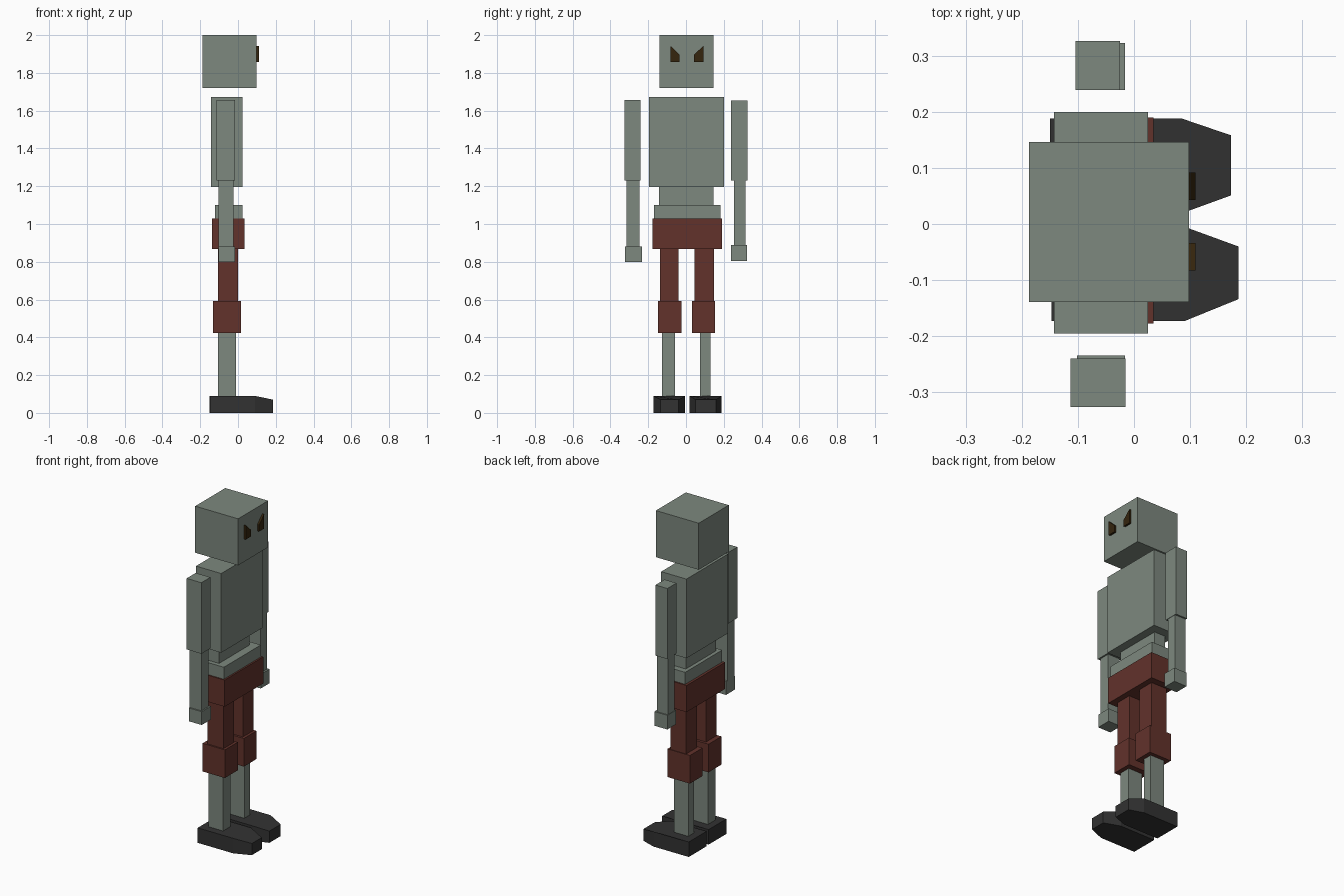
import bpy, bmesh

if "Cube" in bpy.data.objects:
    bpy.data.objects.remove(bpy.data.objects["Cube"])


def material(name, rgb):
    m = bpy.data.materials.new(name)
    m.diffuse_color = (*rgb, 1)
    m.use_nodes = True
    m.node_tree.nodes["Principled BSDF"].inputs["Base Color"].default_value = m.diffuse_color
    return m


SKIN = material("grey_green_skin", (0.205, 0.246, 0.209))
CLOTH = material("dark_red_cloth", (0.122, 0.032, 0.024))
SHOE = material("charcoal_shoe", (0.032, 0.032, 0.032))
EYE = material("dark_brown_eye", (0.035, 0.018, 0.004))


def loft(name, mat, lower, upper):
    """Solid between two matching point loops."""
    bm = bmesh.new()
    a = [bm.verts.new(p) for p in lower]
    b = [bm.verts.new(p) for p in upper]
    n = len(a)
    bm.faces.new(a[::-1])
    bm.faces.new(b)
    for i in range(n):
        j = (i + 1) % n
        bm.faces.new((a[i], a[j], b[j], b[i]))
    bmesh.ops.recalc_face_normals(bm, faces=bm.faces)
    me = bpy.data.meshes.new(name)
    bm.to_mesh(me)
    bm.free()
    me.materials.append(mat)
    ob = bpy.data.objects.new(name, me)
    bpy.context.collection.objects.link(ob)
    return ob


def box(name, mat, x, y, z):
    base = [(x[0], y[0]), (x[1], y[0]), (x[1], y[1]), (x[0], y[1])]
    loft(name, mat, [(*p, z[0]) for p in base], [(*p, z[1]) for p in base])


# Head and trunk
box("head", SKIN, (-0.187, 0.098), (-0.139, 0.146), (1.72, 2.0))
box("torso", SKIN, (-0.143, 0.025), (-0.195, 0.2), (1.197, 1.673))
box("waist", SKIN, (-0.1, -0.025), (-0.144, 0.145), (1.1, 1.197))
box("hips", SKIN, (-0.122, 0.025), (-0.17, 0.182), (1.028, 1.1))
box("shorts", CLOTH, (-0.137, 0.035), (-0.177, 0.19), (0.868, 1.028))

# Arms
box("right_upper_arm", SKIN, (-0.113, -0.015), (-0.326, -0.24), (1.23, 1.657))
box("right_forearm", SKIN, (-0.103, -0.024), (-0.314, -0.247), (0.88, 1.23))
box("right_hand", SKIN, (-0.102, -0.016), (-0.322, -0.234), (0.8, 0.88))
box("left_upper_arm", SKIN, (-0.104, -0.025), (0.239, 0.326), (1.23, 1.654))
box("left_forearm", SKIN, (-0.1, -0.027), (0.254, 0.316), (0.89, 1.23))
box("left_hand", SKIN, (-0.102, -0.016), (0.239, 0.323), (0.805, 0.89))

# Legs: thigh, knee and shin widths for each side
legs = {
    "right": ((-0.138, -0.04), (-0.147, -0.024), (-0.127, -0.057)),
    "left": ((0.046, 0.149), (0.033, 0.153), (0.074, 0.13)),
}
for side, (thigh, knee, shin) in legs.items():
    box(side + "_thigh", CLOTH, (-0.105, 0.0), thigh, (0.592, 0.868))
    box(side + "_knee", CLOTH, (-0.133, 0.016), knee, (0.423, 0.592))
    box(side + "_shin", SKIN, (-0.106, -0.01), shin, (0.09, 0.423))


# Shoes with a tapered toe that slopes down
def shoe(name, heel, ball, tip, y, toe_y):
    outline = [(heel, y[0]), (ball, y[0]), (tip, toe_y[0]),
               (tip, toe_y[1]), (ball, y[1]), (heel, y[1])]
    loft(name, SHOE, [(*p, 0) for p in outline],
         [(*p, 0.07 if p[0] == tip else 0.09) for p in outline])


shoe("right_shoe", -0.147, 0.09, 0.186, (-0.173, -0.005), (-0.134, -0.04))
shoe("left_shoe", -0.15, 0.085, 0.173, (0.019, 0.188), (0.051, 0.158))

# Slanted eyes, taller on the outer side
for side, outer, inner in (("right", -0.083, -0.034), ("left", 0.092, 0.043)):
    shape = [(outer, 1.857), (inner, 1.857), (inner, 1.897), (outer, 1.943)]
    loft(side + "_eye", EYE, [(0.095, *p) for p in shape],
         [(0.11, *p) for p in shape])
